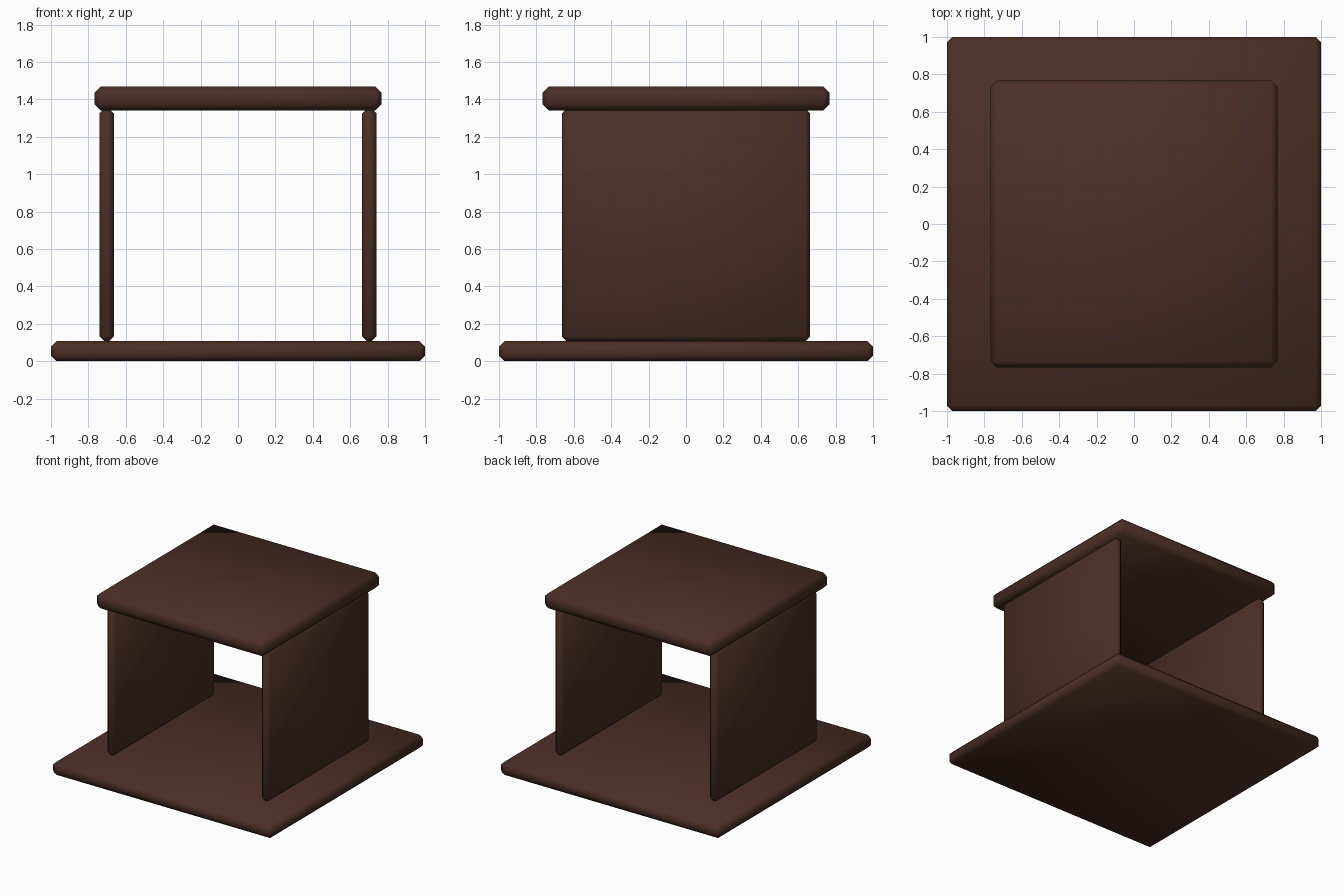
import bpy, bmesh

if "Cube" in bpy.data.objects:
    bpy.data.objects.remove(bpy.data.objects["Cube"])

wood = bpy.data.materials.new("dark brown wood")
wood.diffuse_color = (0.07, 0.028, 0.019, 1)
wood.use_nodes = True
wood.node_tree.nodes["Principled BSDF"].inputs["Base Color"].default_value = wood.diffuse_color


def board(name, lo, hi, bevel):
    """Rectangular board between two corners with chamfered, softly shaded edges."""
    bm = bmesh.new()
    bmesh.ops.create_cube(bm, size=1)
    for v in bm.verts:
        v.co = [lo[i] + (v.co[i] + 0.5) * (hi[i] - lo[i]) for i in range(3)]
    bmesh.ops.bevel(bm, geom=bm.edges[:], offset=bevel, segments=1,
                    profile=0.5, affect='EDGES')
    for f in bm.faces:
        f.smooth = True
    mesh = bpy.data.meshes.new(name)
    bm.to_mesh(mesh)
    bm.free()
    mesh.materials.append(wood)
    ob = bpy.data.objects.new(name, mesh)
    bpy.context.collection.objects.link(ob)
    return ob


# wide floor board
board("base_board", (-1, -1, 0), (1, 1, 0.107), 0.029)
# two upright side panels
for side, x in (("left", -0.702), ("right", 0.702)):
    board(side + "_panel", (x - 0.039, -0.664, 0.107), (x + 0.039, 0.664, 1.35), 0.026)
# thick top slab
board("top_slab", (-0.767, -0.767, 1.34), (0.767, 0.767, 1.468), 0.033)
